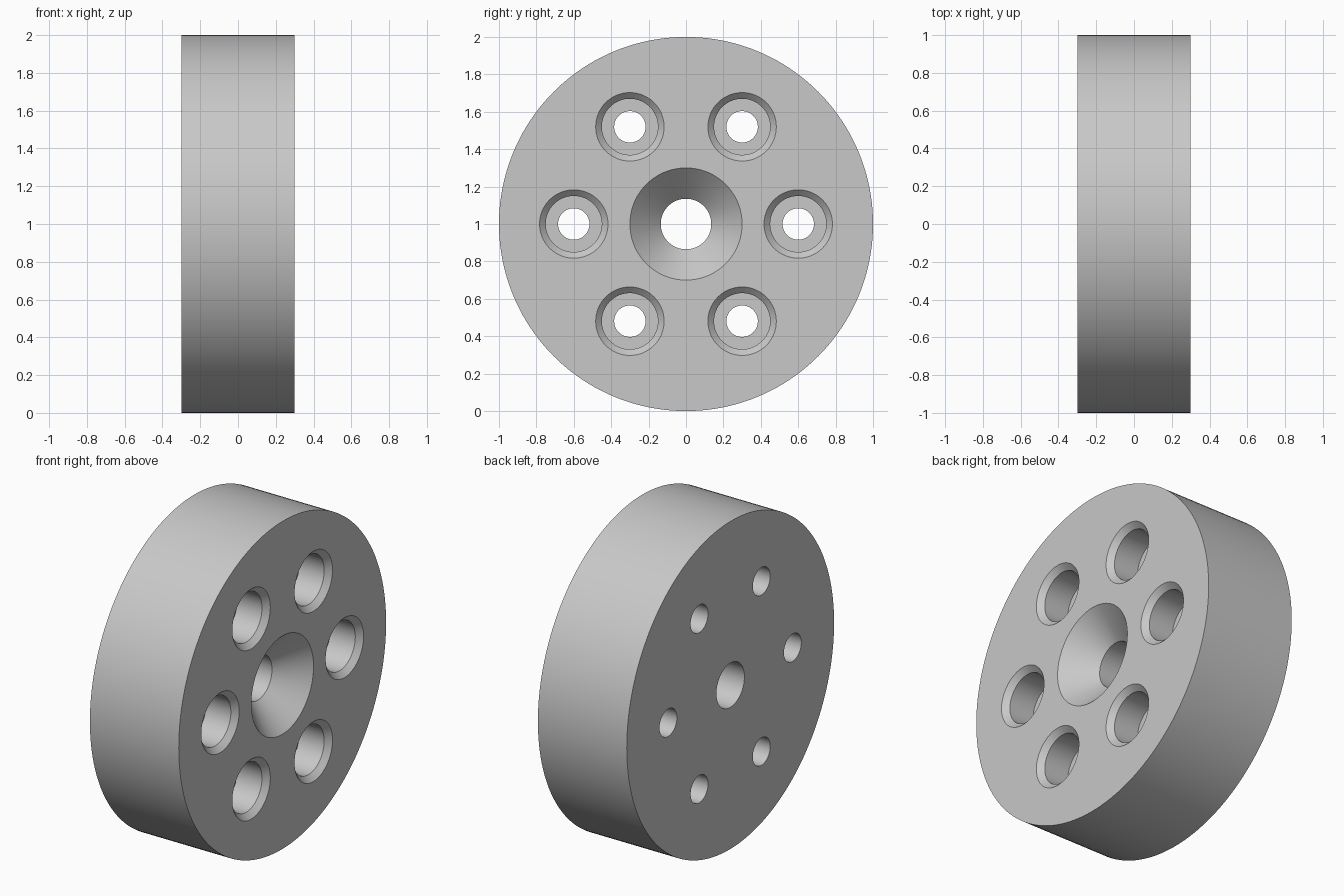
import bpy, bmesh, math
from mathutils import Matrix, Vector

cube = bpy.data.objects.get("Cube")
if cube:
    bpy.data.objects.remove(cube, do_unlink=True)

HALF = 0.3      # half thickness along x
OVER = 0.02     # how far cutters reach past the faces
CENTRE = Vector((0, 0, 1))

grey = bpy.data.materials.new("plain grey")
grey.use_nodes = True
grey.diffuse_color = (0.58, 0.58, 0.58, 1)
grey.node_tree.nodes["Principled BSDF"].inputs["Base Color"].default_value = grey.diffuse_color


def add_turned(bm, profile, centre, segments):
    """Closed solid turned about an x-parallel axis from (x, radius) points."""
    rings = []
    for x, r in profile:
        angles = [math.tau * i / segments for i in range(segments)]
        rings.append([bm.verts.new(centre + Vector((x, r * math.cos(a), r * math.sin(a))))
                      for a in angles])
    for a, b in zip(rings, rings[1:]):
        for i in range(segments):
            j = (i + 1) % segments
            bm.faces.new((a[i], b[i], b[j], a[j]))
    bm.faces.new(rings[0])
    bm.faces.new(rings[-1])


def make_object(name, bm):
    bmesh.ops.recalc_face_normals(bm, faces=bm.faces[:])
    mesh = bpy.data.meshes.new(name)
    bm.to_mesh(mesh)
    bm.free()
    mesh.materials.append(grey)
    obj = bpy.data.objects.new(name, mesh)
    bpy.context.collection.objects.link(obj)
    return obj


# Thick round disc
bm = bmesh.new()
add_turned(bm, [(-HALF, 1), (HALF, 1)], CENTRE, 160)
disc = make_object("disc", bm)

# Central hole with a wide 45 degree countersink
bm = bmesh.new()
hole, sink = 0.135, 0.30
add_turned(bm, [(-HALF - OVER, hole), (HALF - (sink - hole), hole),
                (HALF + OVER, sink + OVER)], CENTRE, 96)

# Ring of six stepped bolt holes with chamfered mouths
hole, bore, mouth, depth = 0.084, 0.15, 0.183, 0.2
bolt_profile = [(-HALF - OVER, hole), (HALF - depth, hole), (HALF - depth, bore),
                (HALF - (mouth - bore), bore), (HALF + OVER, mouth + OVER)]
for k in range(6):
    offset = Matrix.Rotation(math.tau * k / 6, 3, 'X') @ Vector((0, 0.6, 0))
    add_turned(bm, bolt_profile, CENTRE + offset, 64)
cutter = make_object("hole_cutter", bm)
cutter.hide_render = True

# Cut the holes, then drop the cutter
cut = disc.modifiers.new("holes", 'BOOLEAN')
cut.operation = 'DIFFERENCE'
cut.solver = 'EXACT'
cut.object = cutter
bpy.ops.object.select_all(action='DESELECT')
bpy.context.view_layer.objects.active = disc
disc.select_set(True)
bpy.ops.object.modifier_apply(modifier=cut.name)
bpy.data.objects.remove(cutter, do_unlink=True)

bpy.ops.object.shade_smooth_by_angle(angle=math.radians(30))
